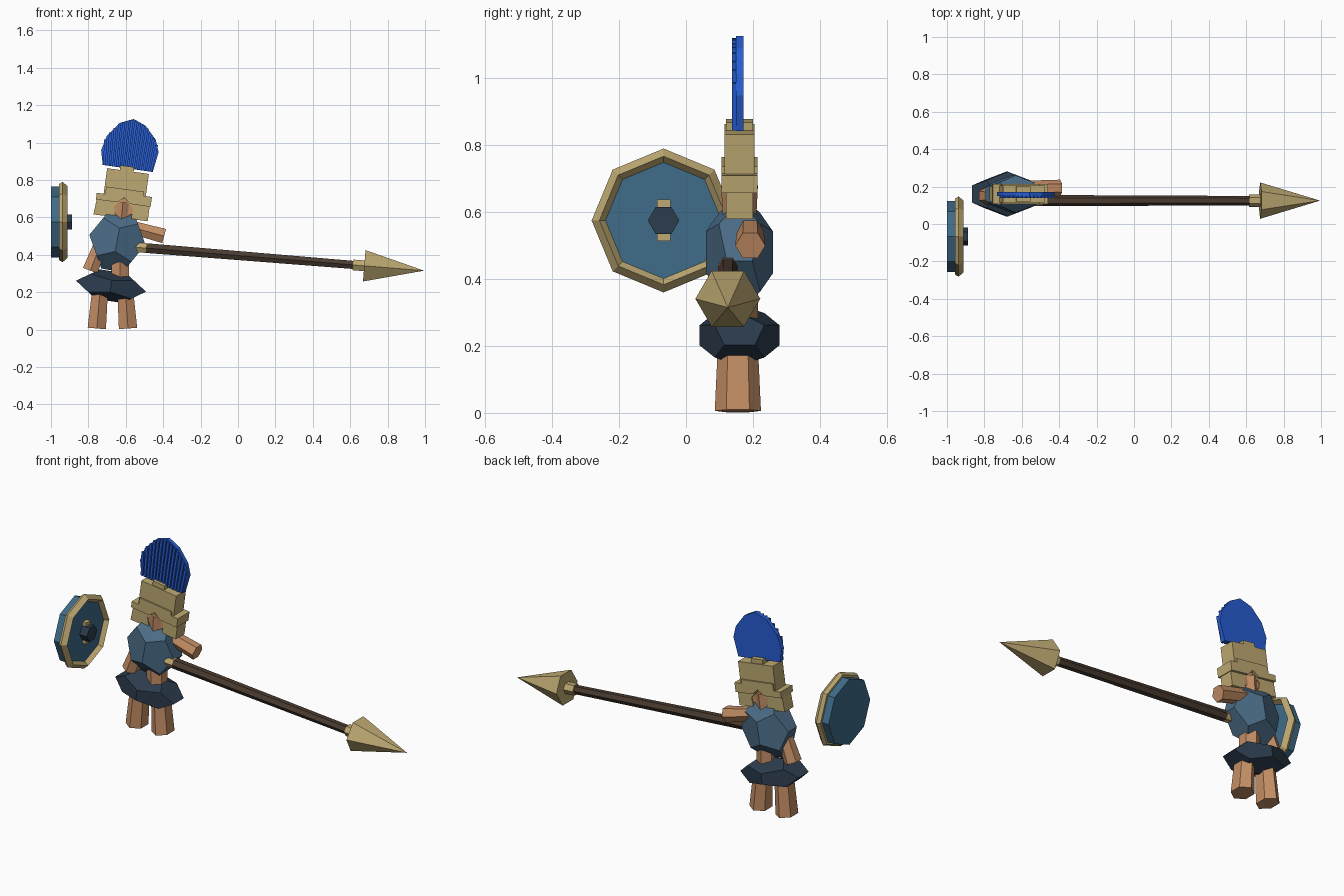
import bpy, bmesh, math
from mathutils import Vector, Matrix

if "Cube" in bpy.data.objects:
    bpy.data.objects.remove(bpy.data.objects["Cube"])

def mat(name, c):
    m = bpy.data.materials.new(name)
    m.diffuse_color = (*c, 1)
    m.use_nodes = True
    m.node_tree.nodes["Principled BSDF"].inputs["Base Color"].default_value = m.diffuse_color
    return m

STEEL = mat("steel_blue", (.07, .15, .24))
SHIELD = mat("shield_blue", (.05, .15, .25))
DARK = mat("dark_blue", (.025, .045, .075))
GOLD = mat("bronze", (.52, .40, .17))
SKIN = mat("skin", (.55, .27, .13))
WOOD = mat("wood", (.07, .045, .03))
BLUE = mat("plume_blue", (.02, .11, .64))
Y = 0.16  # depth of the figure's centre plane

def finish(name, bm, m):
    bmesh.ops.remove_doubles(bm, verts=bm.verts, dist=1e-5)
    bmesh.ops.recalc_face_normals(bm, faces=bm.faces)
    me = bpy.data.meshes.new(name)
    bm.to_mesh(me)
    bm.free()
    ob = bpy.data.objects.new(name, me)
    bpy.context.collection.objects.link(ob)
    me.materials.append(m)
    return ob

def lathe(name, m, p0, direction, profile, sides=6, squash=1.0, ring=False):
    """Revolve (distance, radius) pairs about an axis in the xz plane; corners on +-y."""
    a = Vector(direction).normalized()
    e1 = Vector((0, 1, 0))
    e2 = a.cross(e1) * squash
    bm = bmesh.new()
    loops = []
    for t, r in profile:
        loops.append([bm.verts.new(Vector(p0) + a * t + r * (
            e1 * math.cos(2 * math.pi * i / sides) + e2 * math.sin(2 * math.pi * i / sides)))
            for i in range(sides)])
    n = len(loops)
    for k in range(n if ring else n - 1):
        A, B = loops[k], loops[(k + 1) % n]
        for i in range(sides):
            j = (i + 1) % sides
            bm.faces.new((A[i], A[j], B[j], B[i]))
    if not ring:
        for end, k in ((loops[0], 0), (loops[-1], -1)):
            if profile[k][1] > 1e-4:
                bm.faces.new(end)
    return finish(name, bm, m)

def limb(name, m, p0, p1, r0, r1, squash=1.0):
    d = Vector(p1) - Vector(p0)
    return lathe(name, m, p0, d, [(0, r0), (d.length, r1)], 6, squash)

def dodeca(name, m, loc, radii, roll):
    """Stretched dodecahedron rolled in the front plane."""
    t, r, c = .934, .357, .577
    pts = [(i * c, j * c, k * c) for i in (-1, 1) for j in (-1, 1) for k in (-1, 1)]
    for i in (-1, 1):
        for j in (-1, 1):
            pts += [(0, i * t, j * r), (i * r, 0, j * t), (i * t, j * r, 0)]
    # swap so that the depth edges stand upright
    bm = bmesh.new()
    for p in pts:
        bm.verts.new(p)
    bmesh.ops.convex_hull(bm, input=bm.verts)
    bmesh.ops.dissolve_limit(bm, angle_limit=math.radians(5), verts=bm.verts, edges=bm.edges)
    M = Matrix.Translation(loc) @ Matrix.Rotation(math.radians(roll), 4, 'Y') @ Matrix.Diagonal((*radii, 1))
    bm.transform(M)
    return finish(name, bm, m)

HEAD = Matrix.Translation((-.60, Y, .72)) @ Matrix.Rotation(math.radians(7.8), 4, 'Y')

def plate(name, m, outline, y0, y1, M=HEAD):
    """Extrude an xz outline from y0 to y1."""
    bm = bmesh.new()
    f = bm.faces.new([bm.verts.new((u, y0, w)) for u, w in outline])
    g = bmesh.ops.extrude_face_region(bm, geom=[f])
    bmesh.ops.translate(bm, vec=(0, y1 - y0, 0), verts=[v for v in g['geom'] if isinstance(v, bmesh.types.BMVert)])
    bm.transform(M)
    return finish(name, bm, m)

def rect(u0, u1, w0, w1):
    return [(u0, w0), (u1, w0), (u1, w1), (u0, w1)]

# Body
dodeca("torso", STEEL, (-.645, Y, .48), (.163, .107, .178), 10)
dodeca("skirt", DARK, (-.679, Y, .232), (.203, .128, .085), 9)
limb("waist", SKIN, (-.63, Y, .26), (-.63, Y, .36), .055, .055)
limb("left_leg", SKIN, (-.755, .155, .006), (-.735, .155, .24), .069, .058, .82)
limb("right_leg", SKIN, (-.588, .155, .006), (-.605, .155, .24), .069, .058, .82)
limb("left_arm", SKIN, (-.79, .15, .315), (-.73, .15, .47), .048, .04)
limb("right_arm", SKIN, (-.395, .192, .5), (-.56, .192, .545), .045, .04)
limb("neck", SKIN, (-.625, Y, .58), (-.615, Y, .68), .05, .055)

# Helmet
plate("head", SKIN, rect(-.07, .06, -.10, .02), -.035, .035)
plate("helmet_dome", GOLD, rect(-.118, .107, -.02, .128), -.045, .045)
plate("helmet_brow", GOLD, [(-.155, -.045), (-.04, -.045), (-.005, -.015), (.03, -.045),
                            (.14, -.045), (.14, .008), (.095, .008), (.095, .03), (-.11, .03),
                            (-.11, -.01), (-.155, -.01)], -.054, .054)
plate("left_cheek", GOLD, [(-.157, -.127), (-.038, -.125), (-.055, -.07), (-.012, -.03), (-.15, -.03)], -.04, .04)
plate("right_cheek", GOLD, [(.135, -.124), (.045, -.124), (.05, -.07), (.005, -.03), (.135, -.03)], -.04, .04)
plate("crest_holder", GOLD, rect(-.05, .025, .12, .153), -.04, .04)

# Crest: solid fan with ribs on the front
fan = [(-.144, .142), (.126, .141), (.143, .25), (.119, .313), (.056, .38),
       (-.013, .408), (-.084, .377), (-.143, .30), (-.163, .22)]
plate("crest", BLUE, fan, -.011, .012)

def fan_top(u):
    upper = sorted(fan[2:])
    for (a, b), (c, d) in zip(upper, upper[1:]):
        if a <= u <= c:
            return b + (d - b) * (u - a) / (c - a)
    return .24

N = 14
for i in range(N):
    s = (i + .5) / N
    ub = -.144 + .27 * s
    ut = -.158 + .296 * s
    wt = fan_top(ut)
    plate("crest_rib_%d" % (i + 1), BLUE,
          [(ub - .0065, .142), (ub + .0065, .142), (ut + .0075, wt - .004), (ut - .0075, wt - .004)], -.022, -.010)

# Spear
P0 = Vector((-.556, .125, .441))
D = (1.551, 0, -.126)
lathe("spear_butt", GOLD, P0, D, [(0, .018), (.02, .03), (.065, .03)])
lathe("spear_shaft", WOOD, P0, D, [(.05, .03), (1.19, .025)])
lathe("spear_collar", GOLD, P0, D, [(1.175, .033), (1.25, .033)])
lathe("spear_head", GOLD, P0, D, [(1.235, .097), (1.556, 0)])

# Shield
C = (0, -.067, .575)
lathe("shield_disc", SHIELD, C, (1, 0, 0), [(-1, .19), (-.935, .19)], 8)
lathe("shield_rim", GOLD, C, (1, 0, 0),
      [(-.957, .203), (-.938, .215), (-.912, .192), (-.937, .172), (-.957, .17)], 8, 1, True)
lathe("shield_boss", DARK, C, (1, 0, 0), [(-.94, .047), (-.888, .047)], 6)
M = Matrix.Translation((-.925, -.067, .575))
plate("shield_grip", GOLD, rect(-.012, .013, -.062, .062), -.02, .02, M)
